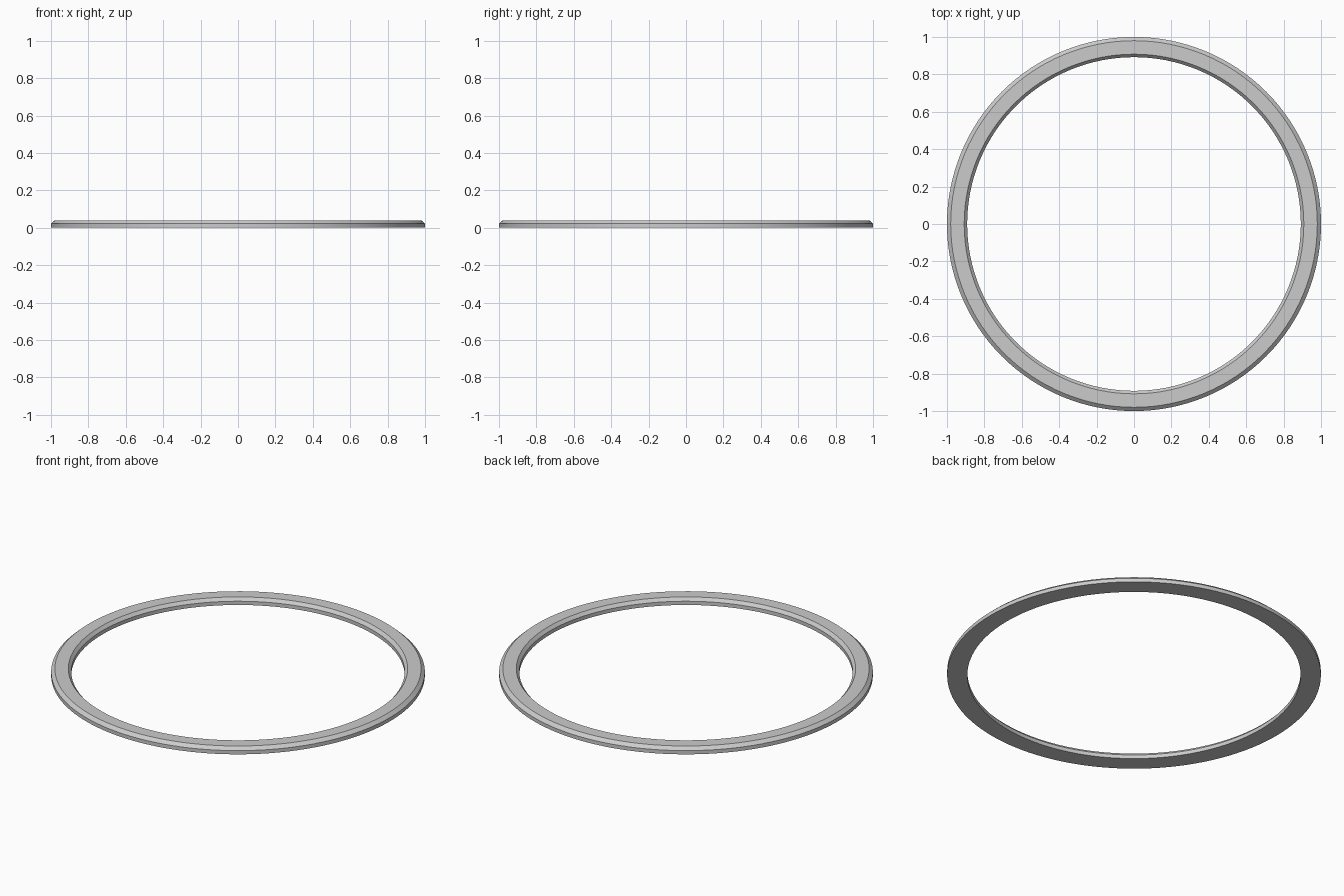
import bpy, bmesh, math

if "Cube" in bpy.data.objects:
    bpy.data.objects.remove(bpy.data.objects["Cube"])

SEGMENTS = 128
# Ring cross-section (radius, height): flat base, upright walls, bevelled top edges
PROFILE = [(0.892, 0.0), (1.0, 0.0), (1.0, 0.022), (0.98, 0.04), (0.908, 0.04), (0.892, 0.022)]

# Sweep the profile around the z axis
bm = bmesh.new()
loops = []
for i in range(SEGMENTS):
    a = 2 * math.pi * i / SEGMENTS
    loops.append([bm.verts.new((r * math.cos(a), r * math.sin(a), z)) for r, z in PROFILE])
n = len(PROFILE)
for i in range(SEGMENTS):
    cur, nxt = loops[i], loops[(i + 1) % SEGMENTS]
    for j in range(n):
        k = (j + 1) % n
        bm.faces.new((cur[j], nxt[j], nxt[k], cur[k]))
bmesh.ops.recalc_face_normals(bm, faces=bm.faces)

mesh = bpy.data.meshes.new("bevelled_ring")
bm.to_mesh(mesh)
bm.free()
ring = bpy.data.objects.new("bevelled_ring", mesh)
bpy.context.collection.objects.link(ring)

# Smooth around the ring, crisp at the bevels
bpy.context.view_layer.objects.active = ring
ring.select_set(True)
bpy.ops.object.shade_smooth_by_angle(angle=math.radians(25))
